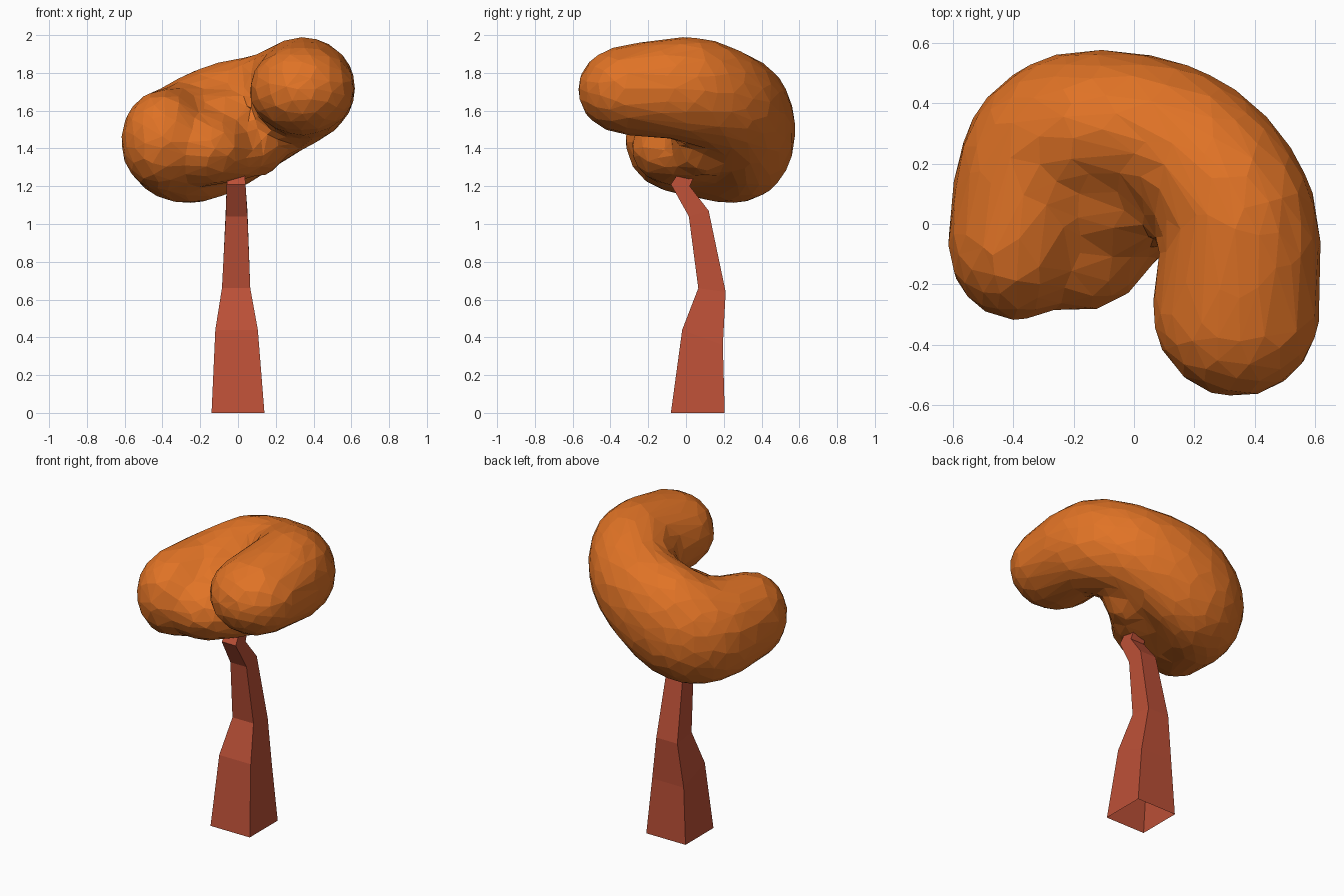
import bpy, bmesh
from mathutils import Matrix, Vector

if "Cube" in bpy.data.objects:
    bpy.data.objects.remove(bpy.data.objects["Cube"])


def material(name, rgb):
    m = bpy.data.materials.new(name)
    m.diffuse_color = (*rgb, 1)
    m.use_nodes = True
    m.node_tree.nodes["Principled BSDF"].inputs["Base Color"].default_value = m.diffuse_color
    return m


def make_object(name, bm, mat):
    me = bpy.data.meshes.new(name)
    bm.to_mesh(me)
    bm.free()
    me.materials.append(mat)
    ob = bpy.data.objects.new(name, me)
    bpy.context.scene.collection.objects.link(ob)
    return ob


def spline(p0, p1, p2, p3, t):
    """Catmull-Rom interpolation of tuples."""
    return [0.5 * (2 * b + (c - a) * t + (2 * a - 5 * b + 4 * c - d) * t * t
                   + (3 * b - a - 3 * c + d) * t ** 3)
            for a, b, c, d in zip(p0, p1, p2, p3)]


bark = material("red brown bark", (0.50, 0.08, 0.038))
leaf = material("autumn orange", (0.75, 0.172, 0.019))

# Trunk: bent four-sided loft, open at the base
# each section: x min, x max, y front, z front, y back, z back
sections = [
    (-0.14, 0.14, -0.08, 0.00, 0.205, 0.00),
    (-0.12, 0.105, -0.02, 0.44, 0.195, 0.36),
    (-0.085, 0.065, 0.065, 0.66, 0.21, 0.64),
    (-0.065, 0.05, 0.015, 1.04, 0.12, 1.07),
    (-0.06, 0.04, -0.08, 1.21, 0.02, 1.20),
    (-0.05, 0.035, -0.04, 1.27, 0.05, 1.27),
]
bm = bmesh.new()
rings = []
for x0, x1, yf, zf, yb, zb in sections:
    rings.append([bm.verts.new(p) for p in
                  ((x0, yf, zf), (x1, yf, zf), (x1, yb, zb), (x0, yb, zb))])
for a, b in zip(rings, rings[1:]):
    for i in range(4):
        j = (i + 1) % 4
        bm.faces.new((a[i], a[j], b[j], b[i]))
bm.faces.new(rings[-1])
make_object("trunk", bm, bark)

# Crown: C-shaped sweep of ellipsoids (centre, radii) rising to the right
path = [
    (-0.395, -0.06, 1.44, 0.225, 0.26, 0.27),
    (-0.28, 0.22, 1.43, 0.29, 0.28, 0.32),
    (-0.11, 0.32, 1.50, 0.28, 0.26, 0.345),
    (0.17, 0.25, 1.62, 0.27, 0.25, 0.29),
    (0.34, 0.03, 1.71, 0.265, 0.25, 0.28),
    (0.34, -0.29, 1.71, 0.28, 0.285, 0.24),
]
ends = [path[0]] + path + [path[-1]]
blobs = [path[-1]]
for i in range(len(path) - 1):
    blobs += [spline(*ends[i:i + 4], k / 5) for k in range(5)]
# inner slope and low bulges above the trunk
blobs += [
    (-0.08, 0.12, 1.47, 0.26, 0.24, 0.25),
    (-0.19, -0.05, 1.40, 0.26, 0.24, 0.20),
    (-0.05, 0.02, 1.36, 0.20, 0.19, 0.14),
    (0.10, 0.10, 1.44, 0.17, 0.18, 0.19),
]

bm = bmesh.new()
for b in blobs:
    mat = Matrix.Translation(Vector(b[:3])) @ Matrix.Diagonal((*b[3:], 1))
    bmesh.ops.create_icosphere(bm, subdivisions=3, radius=1.015, matrix=mat)
crown = make_object("crown", bm, leaf)

# Fuse, soften, then reduce to coarse flat facets
remesh = crown.modifiers.new("fuse", 'REMESH')
remesh.mode = 'VOXEL'
remesh.voxel_size = 0.035
soften = crown.modifiers.new("soften", 'SMOOTH')
soften.factor = 0.5
soften.iterations = 10
facet = crown.modifiers.new("facet", 'DECIMATE')
facet.ratio = 0.09
bpy.context.view_layer.objects.active = crown
crown.select_set(True)
bpy.ops.object.convert(target='MESH')
bpy.ops.object.shade_flat()
